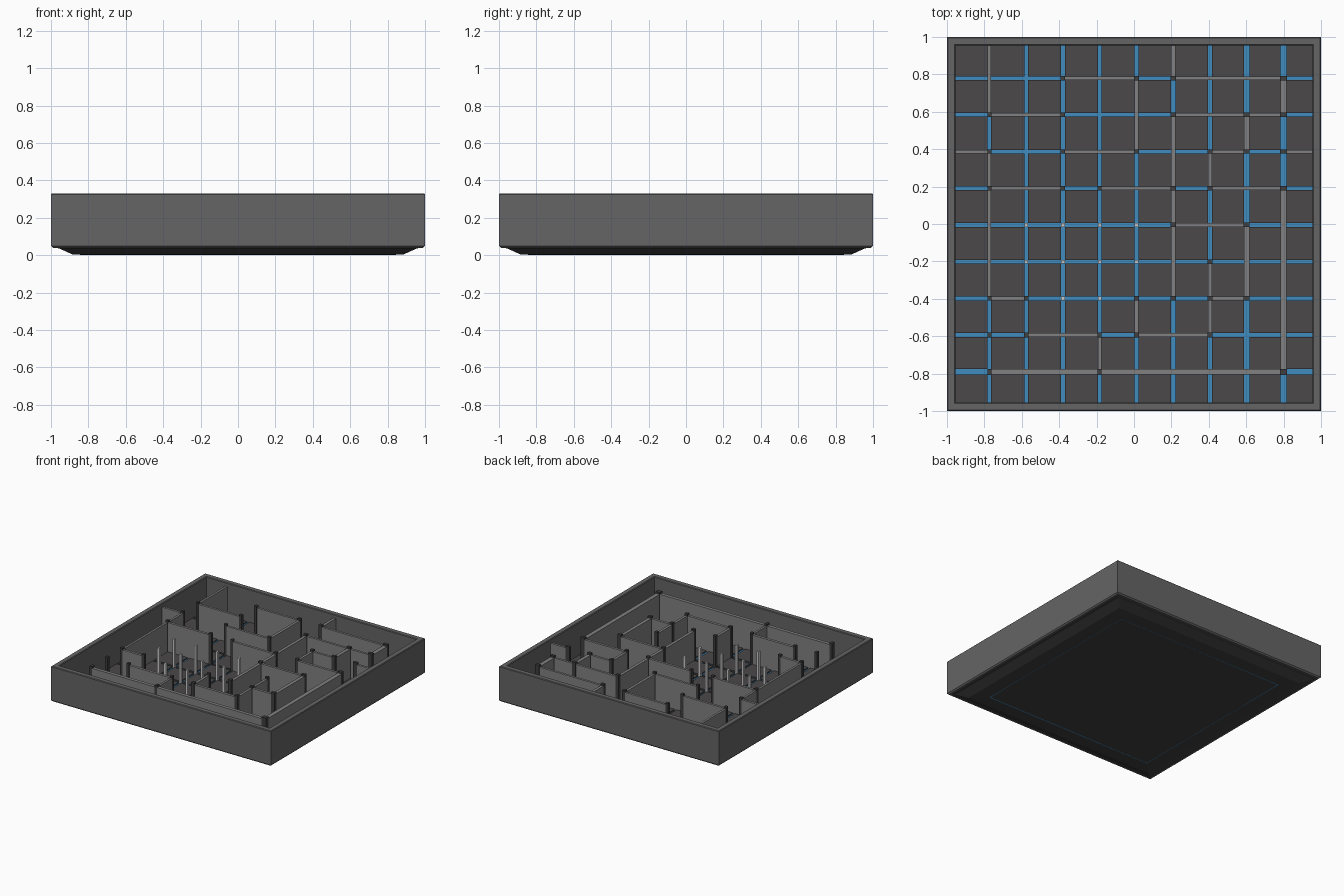
import bpy, bmesh, math

if "Cube" in bpy.data.objects:
    bpy.data.objects.remove(bpy.data.objects["Cube"])

def mat(name, r, g, b):
    m = bpy.data.materials.new(name)
    m.diffuse_color = (r, g, b, 1)
    m.use_nodes = True
    m.node_tree.nodes["Principled BSDF"].inputs["Base Color"].default_value = m.diffuse_color
    return m

SHELL = mat("shell_grey", .13, .13, .13)
DARK = mat("dark_grey", .05, .05, .05)
TILE = mat("tile_grey", .07, .065, .065)
WALL = mat("wall_grey", .22, .22, .22)
PIN = mat("pin_grey", .55, .55, .55)
BLUE = mat("blue", .05, .26, .52)

def finish(name, bm, material):
    bmesh.ops.recalc_face_normals(bm, faces=bm.faces)
    me = bpy.data.meshes.new(name)
    bm.to_mesh(me)
    bm.free()
    me.materials.append(material)
    ob = bpy.data.objects.new(name, me)
    bpy.context.collection.objects.link(ob)
    return ob

def add_box(bm, x0, x1, y0, y1, z0, z1):
    vs = bmesh.ops.create_cube(bm, size=1)["verts"]
    for v in vs:
        v.co.x = x1 if v.co.x > 0 else x0
        v.co.y = y1 if v.co.y > 0 else y0
        v.co.z = z1 if v.co.z > 0 else z0

def square_lathe(name, profile, material, closed=False):
    """Sweep a (half width, z) profile round a square."""
    bm = bmesh.new()
    rings = [[bm.verts.new((sx * h, sy * h, z))
              for sx, sy in ((-1, -1), (1, -1), (1, 1), (-1, 1))] for h, z in profile]
    pairs = list(zip(rings, rings[1:]))
    if closed:
        pairs.append((rings[-1], rings[0]))
    else:
        bm.faces.new(rings[0])
        bm.faces.new(rings[-1])
    for a, b in pairs:
        for i in range(4):
            j = (i + 1) % 4
            bm.faces.new((a[i], a[j], b[j], b[i]))
    return finish(name, bm, material)

# Outer rim, and tapered base under it
square_lathe("outer_rim", [(.99, .04), (1, .05), (1, .325), (.995, .33), (.96, .33),
                           (.955, .325), (.955, .04)], SHELL, closed=True)
square_lathe("base", [(.77, 0), (.885, .004), (.955, .036), (.99, .042)], DARK)
square_lathe("base_seam", [(.765, -.0), (.773, -.0), (.773, .003), (.765, .003)], BLUE, closed=True)

# Grid lines: positions and gap widths
N = 9
X = [-.773 + .1965 * i for i in range(N)]
Y = [.78 - .1963 * i for i in range(N)]
WX = [.018, .020, .020, .017, .022, .024, .021, .028, .034]
WY = [.019, .019, .019, .020, .020, .020, .021, .022, .028]
IN = .956
FLOOR, TOP = .06, .30

# Blue sheet showing through the gaps between the tiles
bm = bmesh.new()
add_box(bm, -IN, IN, -IN, IN, .042, .05)
finish("glow_sheet", bm, BLUE)

def spans(lines, widths):
    edges = sorted(zip(lines, widths))
    lo = [-IN] + [p + w / 2 for p, w in edges]
    hi = [p - w / 2 for p, w in edges] + [IN]
    return list(zip(lo, hi))

bm = bmesh.new()
for x0, x1 in spans(X, WX):
    for y0, y1 in spans(Y, WY):
        add_box(bm, x0, x1, y0, y1, .049, FLOOR)
finish("floor_tiles", bm, TILE)

# Maze walls: line -> (start, end) node indices; -1 and 9 are the rim
VERT = {0: [(-1, 1), (2, 6)], 3: [(7, 8)], 4: [(0, 2), (6, 7)],
        5: [(-1, 0), (1, 3), (3, 6)], 6: [(2, 3), (5, 7)],
        7: [(1, 2), (4, 6)], 8: [(0, 1), (3, 8)]}
HORI = {0: [(2, 4), (5, 8)], 1: [(0, 2), (5, 8)], 2: [(-1, 0), (2, 4), (6, 7), (8, 9)],
        3: [(0, 2), (3, 5), (6, 8)], 4: [(5, 7)], 6: [(0, 1), (6, 7)],
        7: [(1, 3), (4, 6)], 8: [(0, 8)]}

def at(lines, i, sign):
    return -IN * sign if i < 0 else IN * sign if i >= N else lines[i]

bm = bmesh.new()
posts = {(0, 7)}
for i, runs in VERT.items():
    for a, b in runs:
        h = WX[i] / 2
        add_box(bm, X[i] - h, X[i] + h, at(Y, b, -1), at(Y, a, -1), .05, TOP)
        posts |= {(i, k) for k in (a, b) if 0 <= k < N}
for j, runs in HORI.items():
    for a, b in runs:
        h = WY[j] / 2
        add_box(bm, at(X, a, 1), at(X, b, 1), Y[j] - h, Y[j] + h, .05, TOP)
        posts |= {(k, j) for k in (a, b) if 0 <= k < N}
finish("maze_walls", bm, WALL)

# Dark posts at the wall ends and joints
bm = bmesh.new()
for i, j in sorted(posts):
    hx, hy = WX[i] / 2 + .002, WY[j] / 2 + .002
    add_box(bm, X[i] - hx, X[i] + hx, Y[j] - hy, Y[j] + hy, .05, .315)
finish("wall_posts", bm, DARK)

# Free-standing light pins in the open middle
bm = bmesh.new()
for i, j in [(i, j) for j in (4, 5) for i in (1, 2, 3, 4)] + [(2, 6), (3, 6)]:
    hx, hy = WX[i] / 2, WY[j] / 2
    add_box(bm, X[i] - hx, X[i] + hx, Y[j] - hy, Y[j] + hy, .05, .29)
finish("light_pins", bm, PIN)
